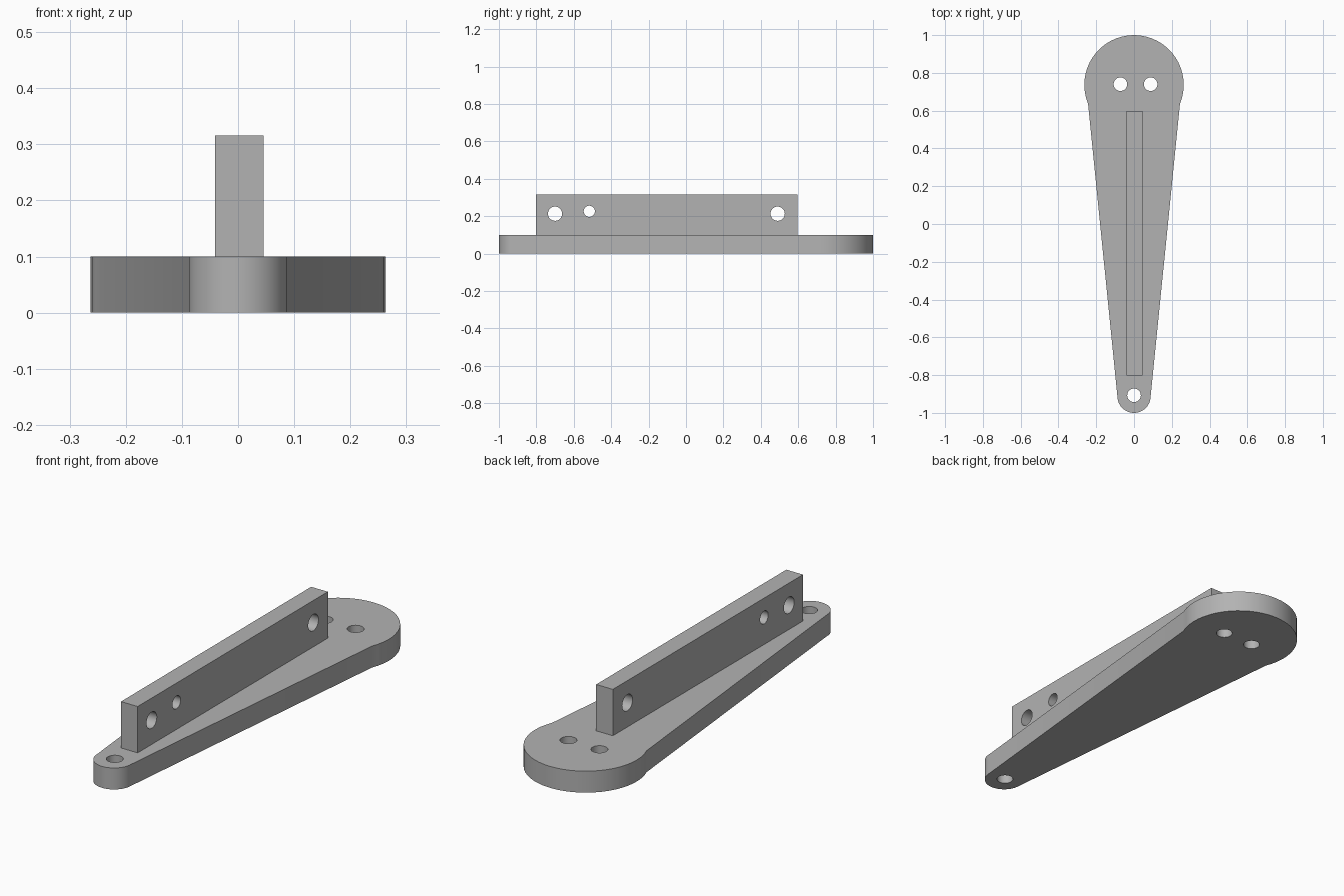
import bpy, bmesh
from math import sin, cos, pi, atan2

if "Cube" in bpy.data.objects:
    bpy.data.objects.remove(bpy.data.objects["Cube"])

grey = bpy.data.materials.new("light_grey")
grey.diffuse_color = (0.45, 0.45, 0.45, 1)
grey.use_nodes = True
grey.node_tree.nodes["Principled BSDF"].inputs["Base Color"].default_value = grey.diffuse_color


def arc(cx, cy, r, start, end, steps):
    """Points along an arc, both ends included."""
    angles = [start + (end - start) * i / steps for i in range(steps + 1)]
    return [(cx + r * cos(a), cy + r * sin(a)) for a in angles]


def hole(cx, cy, r):
    return arc(cx, cy, r, 0, 2 * pi, 32)[:-1]


def slab(name, outline, holes, thickness, location, rotation=(0, 0, 0)):
    """Filled outline with round holes, extruded evenly about its plane."""
    curve = bpy.data.curves.new(name, 'CURVE')
    curve.dimensions = '2D'
    curve.fill_mode = 'BOTH'
    curve.extrude = thickness / 2
    for loop in [outline] + holes:
        spline = curve.splines.new('POLY')
        spline.points.add(len(loop) - 1)
        for point, (x, y) in zip(spline.points, loop):
            point.co = (x, y, 0, 1)
        spline.use_cyclic_u = True
    obj = bpy.data.objects.new(name, curve)
    bpy.context.collection.objects.link(obj)
    obj.location, obj.rotation_euler = location, rotation
    bpy.ops.object.select_all(action='DESELECT')
    obj.select_set(True)
    bpy.context.view_layer.objects.active = obj
    bpy.ops.object.convert(target='MESH')
    obj = bpy.context.object
    # Weld the caps to the walls
    bm = bmesh.new()
    bm.from_mesh(obj.data)
    bmesh.ops.remove_doubles(bm, verts=bm.verts, dist=1e-5)
    bmesh.ops.recalc_face_normals(bm, faces=bm.faces)
    bm.to_mesh(obj.data)
    bm.free()
    obj.data.materials.clear()
    obj.data.materials.append(grey)
    bpy.ops.object.shade_smooth_by_angle(angle=0.5)
    return obj


# Tapered base plate: wide round end at the back, small round end at the front
BIG_Y, BIG_R = 0.737, 0.263
SMALL_Y, SMALL_R = -0.912, 0.088
join = atan2(-0.1, 0.243)
outline = (arc(0, BIG_Y, BIG_R, join, pi - join, 32)
           + arc(0, SMALL_Y, SMALL_R, pi, 2 * pi, 20))
slab("base_plate", outline,
     [hole(-0.072, 0.74, 0.036), hole(0.088, 0.74, 0.036), hole(0, -0.907, 0.036)],
     0.1, (0, 0, 0.05))

# Upright rib, its profile turned into the side plane
slab("upright_rib", [(-0.803, 0.1), (0.597, 0.1), (0.597, 0.316), (-0.803, 0.316)],
     [hole(-0.70, 0.213, 0.038), hole(-0.517, 0.226, 0.03), hole(0.49, 0.213, 0.038)],
     0.086, (0.002, 0, 0), (pi / 2, 0, pi / 2))
